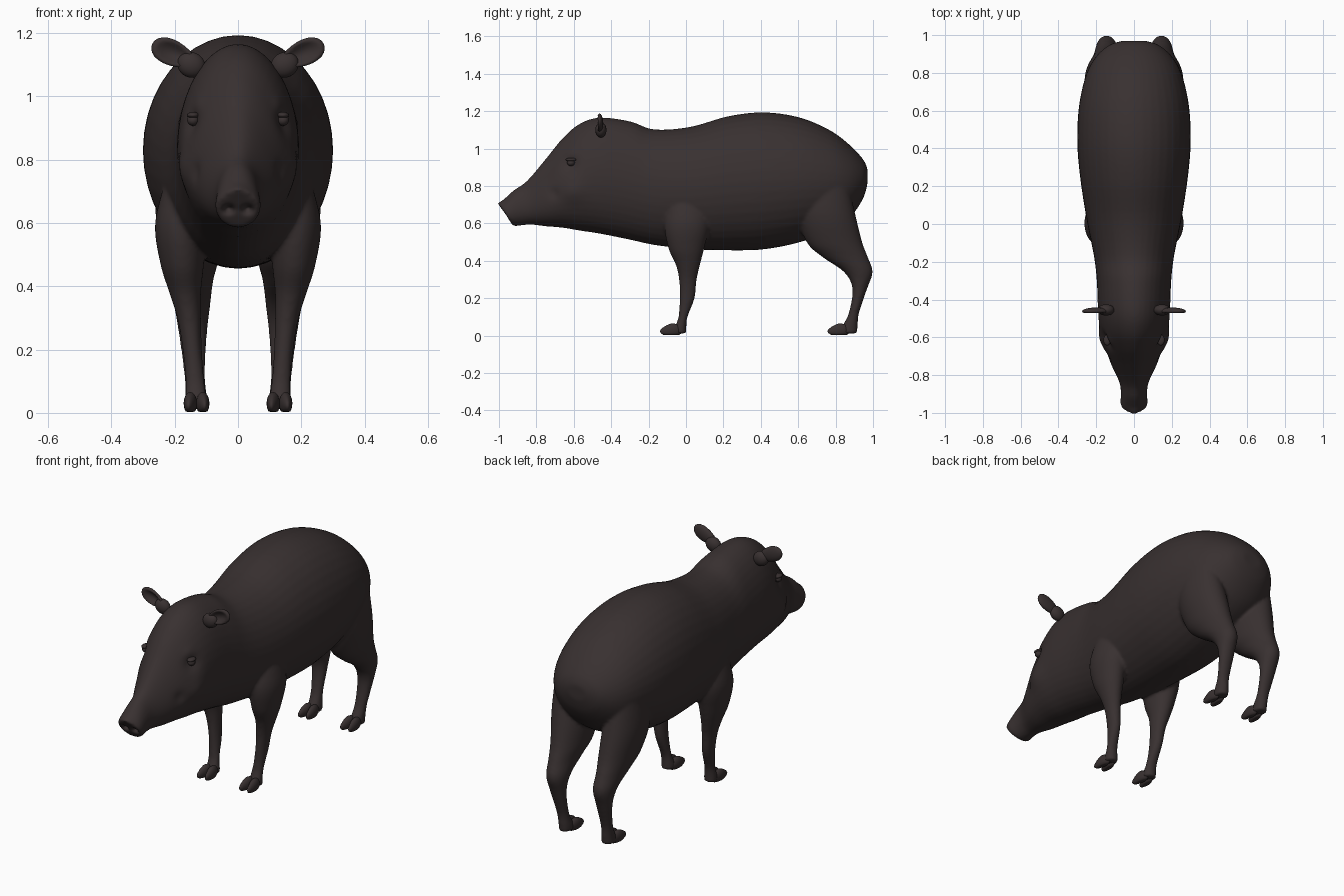
import bpy, bmesh, math
from mathutils import Vector, Matrix

if "Cube" in bpy.data.objects:
    bpy.data.objects.remove(bpy.data.objects["Cube"])

hide = bpy.data.materials.new("dark brown hide")
hide.use_nodes = True
COLOUR = (0.040, 0.030, 0.030, 1)
hide.diffuse_color = COLOUR
bsdf = hide.node_tree.nodes["Principled BSDF"]
bsdf.inputs["Base Color"].default_value = COLOUR
bsdf.inputs["Roughness"].default_value = 0.8


def finish(bm, name):
    bmesh.ops.recalc_face_normals(bm, faces=bm.faces)
    mesh = bpy.data.meshes.new(name)
    bm.to_mesh(mesh)
    bm.free()
    mesh.materials.append(hide)
    mesh.shade_smooth()
    obj = bpy.data.objects.new(name, mesh)
    bpy.context.collection.objects.link(obj)
    return obj


def refine(keys, steps=5):
    """Catmull-Rom interpolation through the key sections."""
    out = []
    for i in range(len(keys) - 1):
        a, b = keys[max(i - 1, 0)], keys[i]
        c, d = keys[i + 1], keys[min(i + 2, len(keys) - 1)]
        for s in range(steps):
            t = s / steps
            out.append([q + 0.5 * t * (r - p + t * (2 * p - 5 * q + 4 * r - u
                        + t * (3 * (q - r) + u - p))) for p, q, r, u in zip(a, b, c, d)])
    return out + [list(keys[-1])]


def loft(bm, rings):
    """Skin closed rings of points and cap both ends."""
    rows = [[bm.verts.new(p) for p in ring] for ring in rings]
    n = len(rows[0])
    for a, b in zip(rows, rows[1:]):
        for i in range(n):
            bm.faces.new((a[i], a[(i + 1) % n], b[(i + 1) % n], b[i]))
    bm.faces.new(rows[0])
    bm.faces.new(rows[-1])


ANGLES = [math.tau * i / 40 for i in range(40)]

# Torso and head sections: y, bottom z, top z, half width, lean, narrowing at the top
TORSO = [
    (-.963, .588, .703, .066, .037, .0), (-.945, .586, .722, .072, .034, .0),
    (-.90, .590, .775, .069, .024, .1), (-.84, .594, .828, .076, .01, .2),
    (-.75, .585, .945, .115, 0, .25), (-.66, .577, 1.055, .152, 0, .2),
    (-.57, .562, 1.132, .178, 0, .12), (-.46, .545, 1.166, .190, 0, .06),
    (-.30, .513, 1.146, .197, 0, .03), (-.17, .485, 1.103, .212, 0, 0),
    (.02, .463, 1.116, .250, 0, 0), (.23, .456, 1.174, .283, 0, 0),
    (.42, .462, 1.194, .300, 0, 0), (.61, .500, 1.166, .293, 0, 0),
    (.77, .560, 1.098, .260, 0, 0), (.875, .630, 1.020, .210, 0, 0),
    (.945, .730, .945, .135, 0, 0), (.970, .810, .895, .060, 0, 0)]

# Leg sections: z, front y, back y, inner x, outer x
FRONT_LEG = [
    (.75, -.08, .10, .10, .225), (.60, -.115, .125, .10, .262),
    (.47, -.095, .098, .108, .245), (.38, -.055, .075, .117, .217),
    (.30, -.037, .057, .117, .192), (.20, -.034, .046, .114, .175),
    (.10, -.040, .008, .106, .166), (.045, -.06, .002, .098, .167),
    (.012, -.06, .002, .098, .167)]
HIND_LEG = [
    (.85, .62, .86, .12, .25), (.65, .60, .905, .06, .262),
    (.50, .645, .942, .06, .238), (.42, .73, .972, .078, .218),
    (.34, .845, .998, .088, .202), (.25, .89, .968, .098, .187),
    (.12, .87, .925, .104, .170), (.05, .835, .918, .098, .167),
    (.012, .83, .915, .098, .167)]

bm = bmesh.new()
rings = []
for y, low, top, half, lean, narrow in refine(TORSO):
    mid, tall = (low + top) / 2, (top - low) / 2
    rings.append([(half * math.cos(a) * (1 - narrow * math.sin(a)),
                   y - lean * math.sin(a), mid + tall * math.sin(a)) for a in ANGLES])
loft(bm, rings)
for side in (-1, 1):
    for leg in (FRONT_LEG, HIND_LEG):
        rings = []
        for z, y0, y1, x0, x1 in refine(leg):
            rings.append([(side * ((x0 + x1) + (x1 - x0) * math.cos(a)) / 2,
                           ((y0 + y1) + (y1 - y0) * math.sin(a)) / 2, z) for a in ANGLES])
        loft(bm, rings)
body = finish(bm, "body_and_legs")

# Fuse torso and legs into one smooth skin
bpy.context.view_layer.objects.active = body
body.select_set(True)
remesh = body.modifiers.new("fuse", 'REMESH')
remesh.mode = 'VOXEL'
remesh.voxel_size = 0.009
remesh.use_smooth_shade = True
soften = body.modifiers.new("soften", 'SMOOTH')
soften.factor = 0.5
soften.iterations = 5
for m in ("fuse", "soften"):
    bpy.ops.object.modifier_apply(modifier=m)


def push(centre, radius, offset):
    """Sculpt a soft dent or bulge on both sides of the body."""
    for v in body.data.vertices:
        d2 = (Vector((abs(v.co.x), v.co.y, v.co.z)) - Vector(centre)).length_squared
        if d2 < 9 * radius * radius:
            move = Vector(offset) * math.exp(-d2 / radius ** 2)
            move.x *= 1 if v.co.x > 0 else -1
            v.co += move


push((.155, -.62, .92), .045, (-.014, .008, 0))      # eye sockets
push((.15, -.63, .975), .035, (.006, -.008, 0))      # brows
push((.155, -.60, .77), .06, (.012, -.006, 0))       # cheeks
push((.12, -.70, .76), .03, (-.010, .004, 0))        # crease before cheek
push((.030, -.965, .640), .014, (0, .035, .006))     # nostrils
push((0, -.995, .700), .03, (0, -.006, .004))        # snout top rim


def blob(name, radius, shape, matrix, segments=24):
    """A sphere reshaped point by point, then placed."""
    bm = bmesh.new()
    bmesh.ops.create_uvsphere(bm, u_segments=segments, v_segments=segments // 2, radius=1)
    for v in bm.verts:
        x, y, z = shape(v.co)
        v.co = (x * radius[0], y * radius[1], z * radius[2])
    bm.transform(matrix)
    return finish(bm, name)


def ear_shape(p):
    """Paddle, narrow at the root, with a hollow front."""
    hollow = max(0, 1 - (p.x * p.x + p.z * p.z) / .7) if p.y < 0 else 0
    return p.x, p.y + 1.5 * hollow, p.z * (.85 + .2 * p.x)


def hoof_shape(p):
    """Pointed at the toe, flat underneath."""
    taper = 1 - .35 * max(0, -p.y)
    return p.x * taper, p.y, max(p.z, -.75) * (1 - .3 * max(0, -p.y)) - .2 * max(0, -p.y)


for side, label in ((1, "left"), (-1, "right")):
    flip = Matrix.Diagonal((side, 1, 1, 1))
    # Ear and its root
    tilt = Matrix.Rotation(math.radians(-24), 4, 'Y')
    blob(label + "_ear", (.076, .020, .047), ear_shape,
         flip @ Matrix.Translation((.202, -.462, 1.135)) @ tilt)
    blob(label + "_ear_root", (.045, .030, .04), lambda p: p,
         flip @ Matrix.Translation((.148, -.455, 1.10)) @ tilt)
    # Eye with lids
    place = flip @ Matrix.Translation((.142, -.615, .925))
    blob(label + "_eye", (.019, .021, .018), lambda p: p, place, 16)
    blob(label + "_upper_lid", (.020, .029, .010), lambda p: p,
         place @ Matrix.Translation((0, 0, .016)), 16)
    # Split hooves
    for y, pair in ((-.078, "front"), (.818, "hind")):
        for x, toe in ((.111, "inner"), (.151, "outer")):
            spread = Matrix.Rotation((x - .131) * 5, 4, 'Z')
            blob(f"{label}_{pair}_{toe}_hoof", (.021, .062, .036), hoof_shape,
                 flip @ Matrix.Translation((x, y, .030)) @ spread, 16)
